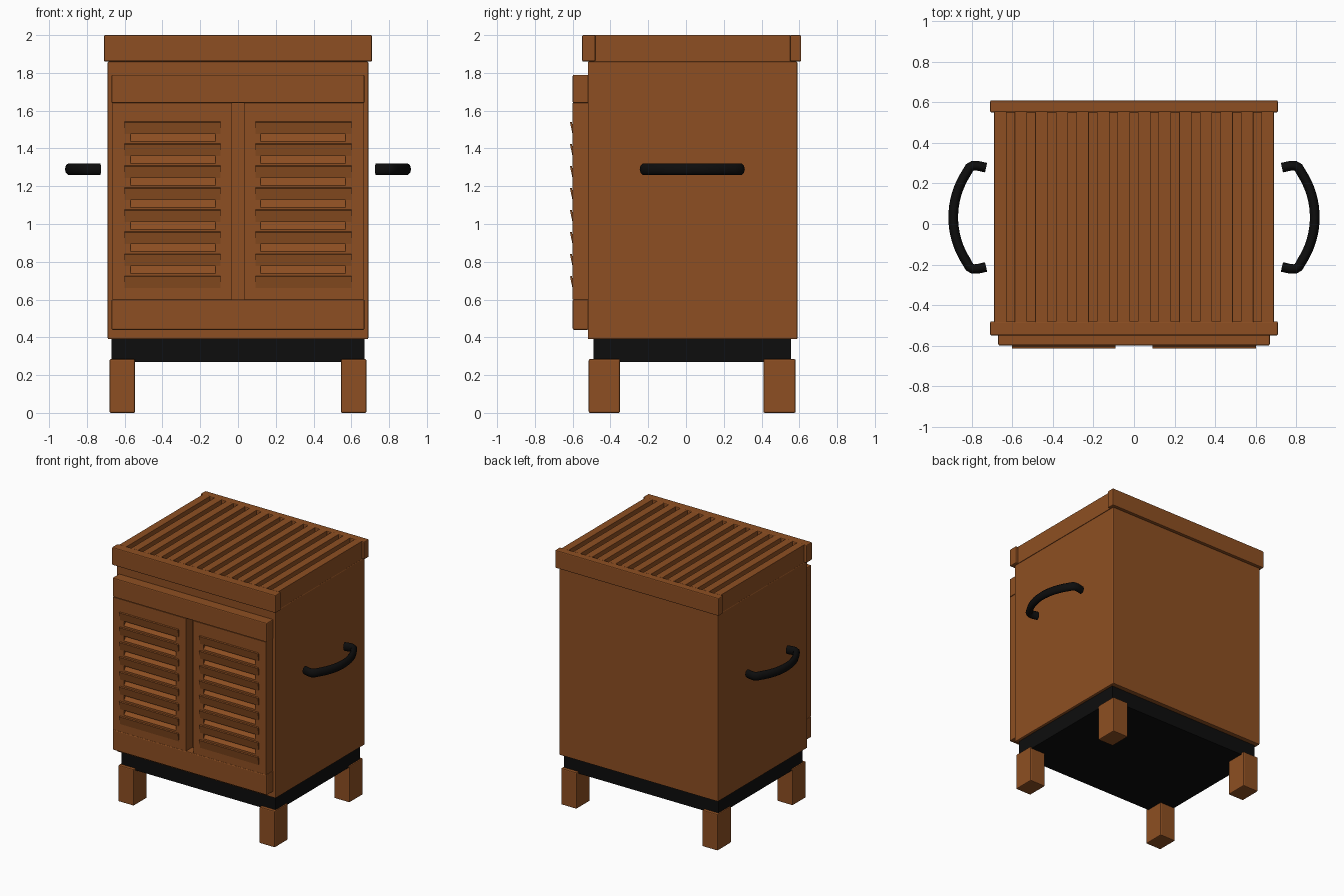
import bpy, bmesh, math
from mathutils import Vector

cube = bpy.data.objects.get("Cube")
if cube:
    bpy.data.objects.remove(cube, do_unlink=True)


def material(name, color):
    m = bpy.data.materials.new(name)
    m.use_nodes = True
    m.diffuse_color = (*color, 1)
    m.node_tree.nodes["Principled BSDF"].inputs["Base Color"].default_value = (*color, 1)
    return m


WOOD = material("warm wood", (0.27, 0.078, 0.016))
BLACK = material("black metal", (0.004, 0.004, 0.004))


def finish(name, bm, mat, bevel=0.0):
    bmesh.ops.recalc_face_normals(bm, faces=bm.faces)
    mesh = bpy.data.meshes.new(name)
    bm.to_mesh(mesh)
    bm.free()
    mesh.materials.append(mat)
    ob = bpy.data.objects.new(name, mesh)
    bpy.context.collection.objects.link(ob)
    if bevel:
        mod = ob.modifiers.new("Soft edges", "BEVEL")
        mod.width = bevel
        mod.segments = 2
    return ob


def box(name, x, y, z, mat=WOOD, bevel=0.007):
    bm = bmesh.new()
    bmesh.ops.create_cube(bm, size=1)
    for v in bm.verts:
        v.co = [r[0] + (c + 0.5) * (r[1] - r[0]) for c, r in zip(v.co, (x, y, z))]
    return finish(name, bm, mat, bevel)


def extrude_x(name, profile, x0, x1, mat=WOOD):
    """Extrude a (y, z) outline from x0 to x1."""
    bm = bmesh.new()
    face = bm.faces.new([bm.verts.new((x0, y, z)) for y, z in profile])
    new = bmesh.ops.extrude_face_region(bm, geom=[face])["geom"]
    bmesh.ops.translate(bm, vec=Vector((x1 - x0, 0, 0)),
                        verts=[g for g in new if isinstance(g, bmesh.types.BMVert)])
    return finish(name, bm, mat)


# Cabinet, plinth and legs
box("cabinet_body", (-0.69, 0.69), (-0.52, 0.59), (0.39, 1.86))
box("plinth", (-0.67, 0.67), (-0.49, 0.555), (0.27, 0.392), BLACK, 0)
for side, x in (("right", (-0.68, -0.545)), ("left", (0.545, 0.68))):
    for end, y in (("front", (-0.515, -0.35)), ("back", (0.41, 0.58))):
        box(f"{end}_{side}_leg", x, y, (0, 0.285))

# Slatted lid between two rails
box("lid_front_rail", (-0.71, 0.71), (-0.55, -0.48), (1.86, 2))
box("lid_back_rail", (-0.71, 0.71), (0.55, 0.61), (1.86, 2))
box("lid_floor", (-0.69, 0.69), (-0.49, 0.56), (1.86, 1.94), bevel=0)
SLOTS, PITCH, GAP = 13, 0.1015, 0.04
centres = [(i - (SLOTS - 1) / 2) * PITCH for i in range(SLOTS)]
starts = [-0.69] + [c + GAP / 2 for c in centres]
ends = [c - GAP / 2 for c in centres] + [0.69]
for i, span in enumerate(zip(starts, ends)):
    box(f"lid_slat_{i + 1}", span, (-0.485, 0.555), (1.935, 2), bevel=0.002)

# Door rails across the front
FRONT, BACK = -0.60, -0.515
LOW, HIGH = 0.6, 1.64
box("door_top_rail", (-0.67, 0.67), (FRONT, BACK), (HIGH, 1.79))
box("door_bottom_rail", (-0.67, 0.67), (FRONT, BACK), (0.44, LOW))

# Louvred door leaves with sloping openings behind the slats
slat_bottoms = [0.66 + i * 0.1165 for i in range(8)]
infill = [(BACK, LOW), (FRONT, LOW)]
for z in slat_bottoms[1:]:
    infill += [(FRONT, z - 0.038), (FRONT + 0.05, z + 0.02), (FRONT, z + 0.02)]
infill += [(FRONT, HIGH), (BACK, HIGH)]

for side, s in (("right", -1), ("left", 1)):
    for part, a, b in (("outer", 0.57, 0.665), ("inner", 0.032, 0.12)):
        box(f"{side}_door_{part}_stile", sorted((s * a, s * b)), (FRONT, BACK), (LOW, HIGH), bevel=0)
    extrude_x(f"{side}_door_louvre_panel", infill, s * 0.12, s * 0.57)
    for i, z in enumerate(slat_bottoms):
        slat = [(FRONT - 0.001, z), (FRONT - 0.014, z + 0.063),
                (FRONT - 0.004, z + 0.066), (FRONT + 0.006, z + 0.002)]
        extrude_x(f"{side}_louvre_{i + 1}", slat, s * 0.092, s * 0.602)

# Bowed side handles with an oval section
RADIUS, SPAN, MID_Y = 0.40, 0.64, 0.033
half = [(0.73, -0.245), (0.77, -0.254), (0.795, -0.255), (0.812, -0.245)]
arc = [(0.892 - RADIUS + RADIUS * math.cos(t), RADIUS * math.sin(t))
       for t in (SPAN * (i / 8 - 1) * 0.9 for i in range(17))]
path = half + arc + [(x, -y) for x, y in reversed(half)]
for side, s in (("right", -1), ("left", 1)):
    curve = bpy.data.curves.new(f"{side}_handle", "CURVE")
    curve.dimensions = "3D"
    curve.bevel_depth = 0.024
    curve.bevel_resolution = 3
    curve.use_fill_caps = True
    spline = curve.splines.new("POLY")
    spline.points.add(len(path) - 1)
    for p, (x, y) in zip(spline.points, path):
        p.co = (s * x, y + MID_Y, 0, 1)
    curve.materials.append(BLACK)
    handle = bpy.data.objects.new(f"{side}_handle", curve)
    handle.location.z = 1.29
    handle.scale.z = 1.35
    bpy.context.collection.objects.link(handle)
    bpy.ops.object.select_all(action="DESELECT")
    handle.select_set(True)
    bpy.context.view_layer.objects.active = handle
    bpy.ops.object.convert(target="MESH")
    bpy.ops.object.shade_smooth_by_angle(angle=math.radians(40))
